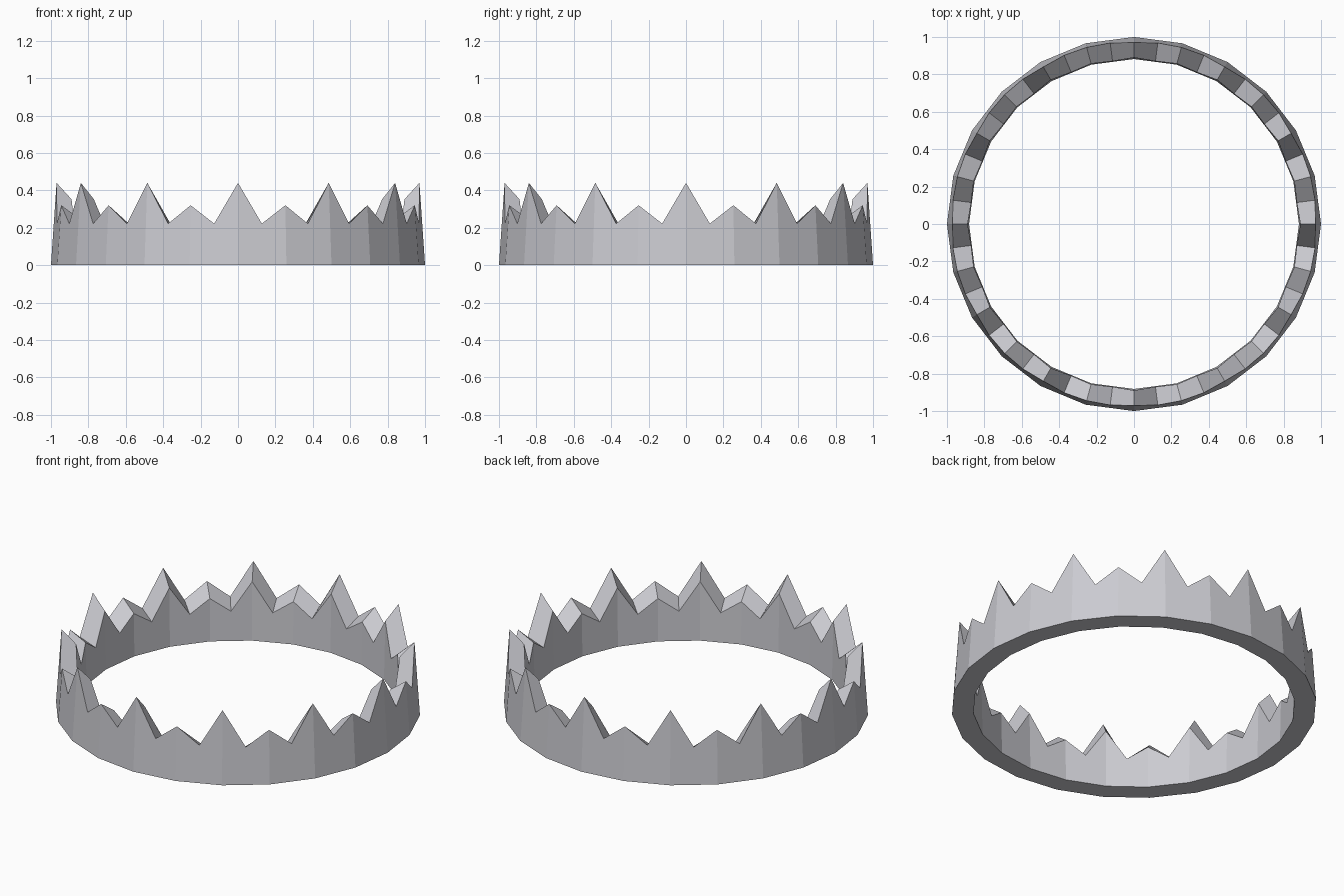
import bpy, bmesh, math

cube = bpy.data.objects.get("Cube")
if cube:
    bpy.data.objects.remove(cube, do_unlink=True)

# Crown metal
steel = bpy.data.materials.new("pale_steel")
steel.use_nodes = True
color = (0.60, 0.60, 0.64, 1)
steel.diffuse_color = color
steel.node_tree.nodes["Principled BSDF"].inputs["Base Color"].default_value = color

FACETS = 24
TIPS = (0.44, 0.32)      # tall and short points alternate
VALLEY = 0.222
INNER_DROP = 0.8         # inner rim sits lower than the outer rim


def outer_radius(z):
    return 1 - 0.068 * z


def inner_radius(z):
    return 0.882 + 0.022 * z


bm = bmesh.new()
columns = []
for i in range(FACETS * 2):
    angle = math.pi * i / FACETS
    valley = i % 2
    # Valleys lie in the middle of each flat facet
    flat = math.cos(math.pi / FACETS) if valley else 1
    top = VALLEY if valley else TIPS[(i // 2) % 2]
    low = top * INNER_DROP
    profile = [(outer_radius(0), 0), (outer_radius(top), top),
               (inner_radius(low), low), (inner_radius(0), 0)]
    columns.append([bm.verts.new((r * flat * math.cos(angle), r * flat * math.sin(angle), z))
                    for r, z in profile])

# Join neighbouring columns into outer wall, sloped rim, inner wall and base
for i, a in enumerate(columns):
    b = columns[(i + 1) % len(columns)]
    for j in range(4):
        k = (j + 1) % 4
        bm.faces.new((a[j], b[j], b[k], a[k]))
bmesh.ops.recalc_face_normals(bm, faces=bm.faces)

mesh = bpy.data.meshes.new("crown_band")
bm.to_mesh(mesh)
bm.free()
mesh.materials.append(steel)
crown = bpy.data.objects.new("crown_band", mesh)
bpy.context.collection.objects.link(crown)
